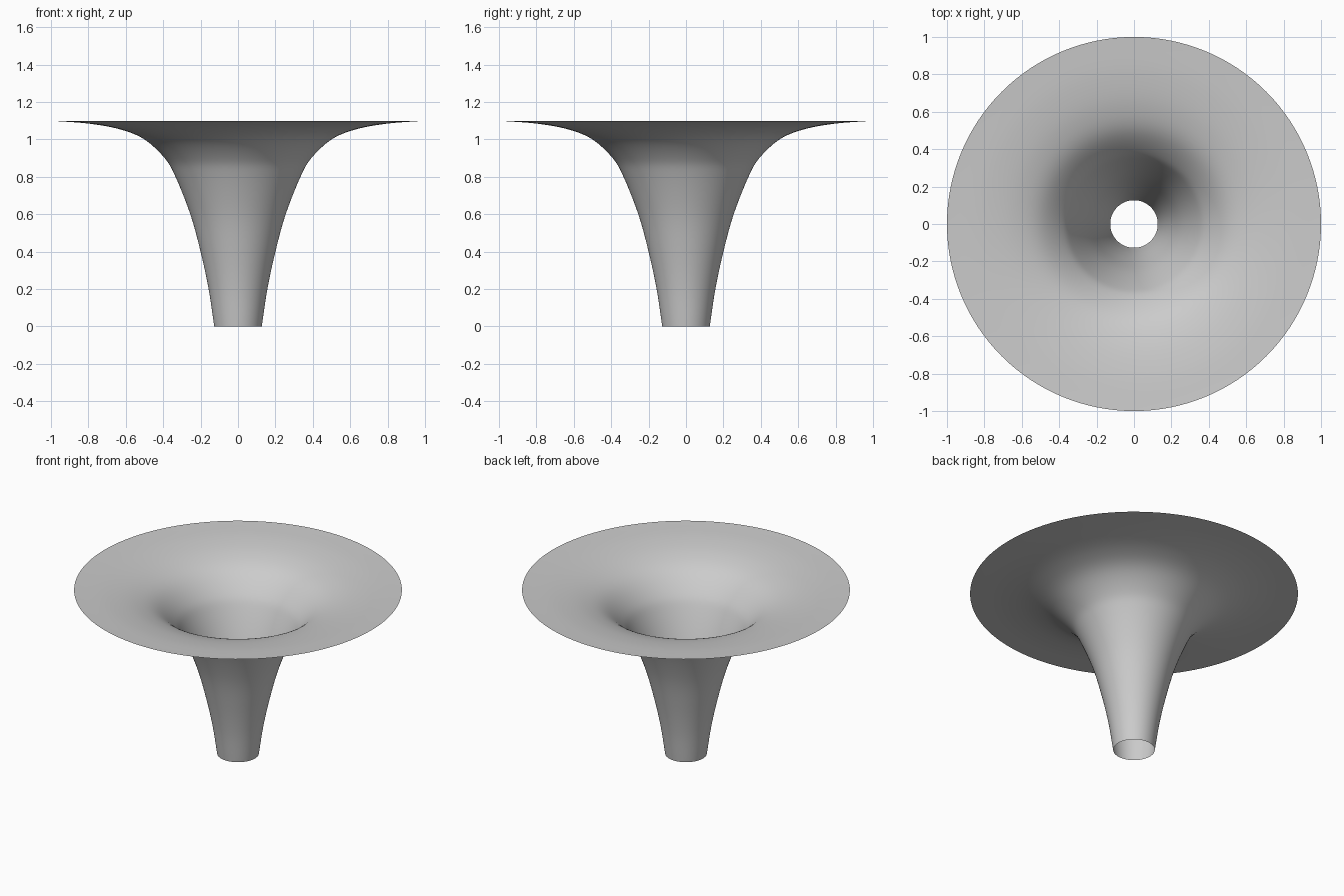
import bpy, bmesh, math
from mathutils import Vector

cube = bpy.data.objects.get("Cube")
if cube:
    bpy.data.objects.remove(cube, do_unlink=True)

# Single plain grey finish
grey = bpy.data.materials.new("plain_grey")
grey.use_nodes = True
colour = (0.6, 0.6, 0.6, 1)
grey.diffuse_color = colour
grey.node_tree.nodes["Principled BSDF"].inputs["Base Color"].default_value = colour

# Flared profile as (radius, height), from the narrow mouth to the wide rim
PROFILE = [(0.127, 0), (0.157, 0.2), (0.2, 0.4), (0.255, 0.6), (0.334, 0.8),
           (0.392, 0.9), (0.5, 1.0), (0.63, 1.054), (0.8, 1.085), (1.0, 1.1)]
STEPS = 6
SIDES = 128


def smooth_path(points):
    """Catmull-Rom curve through the points."""
    p = [Vector((r, 0, z)) for r, z in points]
    p = [2 * p[0] - p[1]] + p + [2 * p[-1] - p[-2]]
    path = []
    for a, b, c, d in zip(p, p[1:], p[2:], p[3:]):
        for i in range(STEPS):
            t = i / STEPS
            path.append(0.5 * (2 * b + (c - a) * t + (2 * a - 5 * b + 4 * c - d) * t**2
                               + (3 * b - a - 3 * c + d) * t**3))
    return path + [p[-2]]


# Open funnel: the profile spun around the vertical axis
bm = bmesh.new()
verts = [bm.verts.new(co) for co in smooth_path(PROFILE)]
edges = [bm.edges.new(pair) for pair in zip(verts, verts[1:])]
bmesh.ops.spin(bm, geom=verts + edges, axis=(0, 0, 1), cent=(0, 0, 0),
               angle=2 * math.pi, steps=SIDES, use_merge=True)
bmesh.ops.remove_doubles(bm, verts=bm.verts, dist=0.0001)
bm.normal_update()
# Face the inside of the bowl upward
if sum(f.normal.z for f in bm.faces) < 0:
    bmesh.ops.reverse_faces(bm, faces=bm.faces)
for face in bm.faces:
    face.smooth = True
mesh = bpy.data.meshes.new("flared_funnel")
bm.to_mesh(mesh)
bm.free()
mesh.materials.append(grey)
funnel = bpy.data.objects.new("flared_funnel", mesh)
bpy.context.collection.objects.link(funnel)
